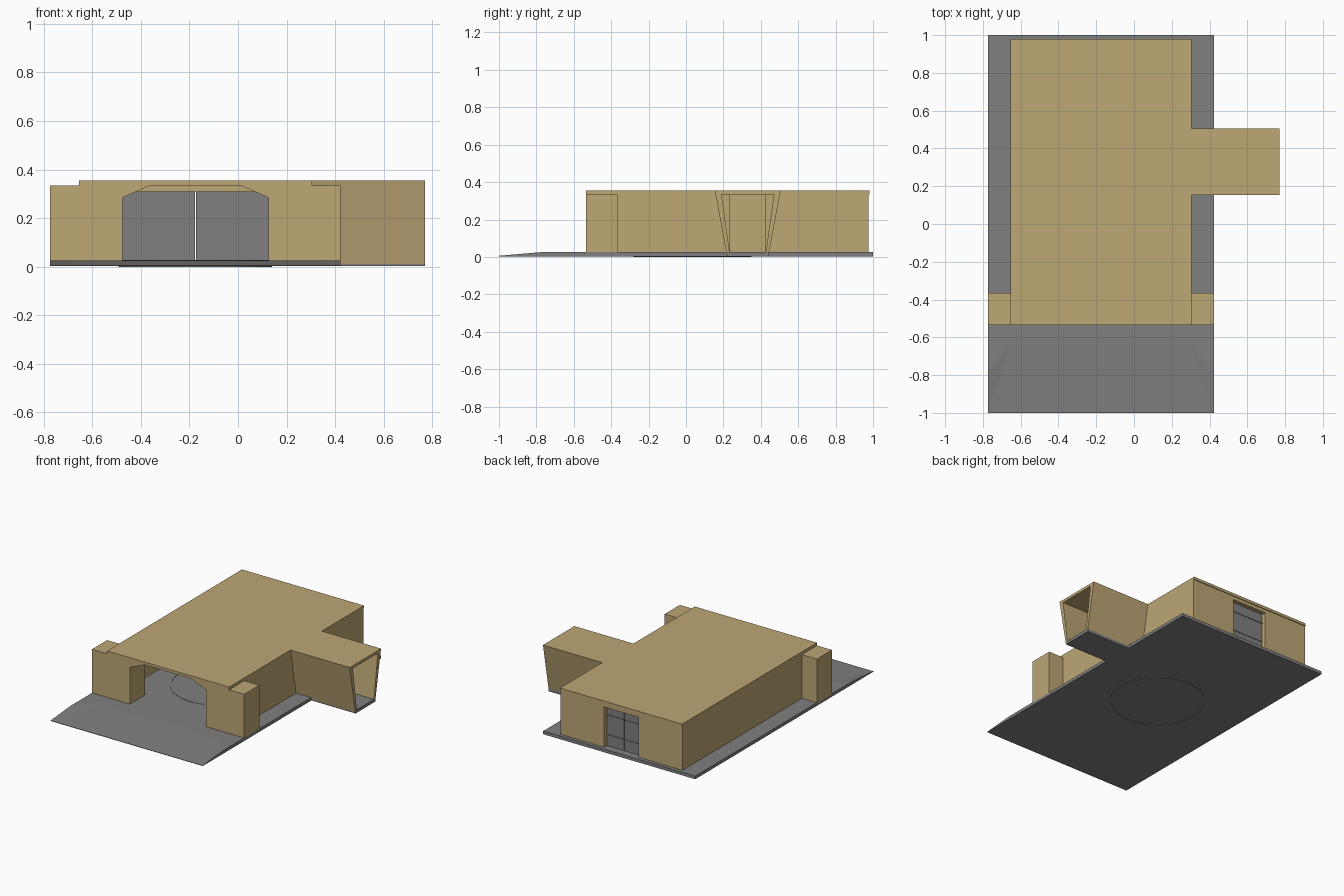
import bpy
import bmesh
from mathutils import Vector

cube = bpy.data.objects.get("Cube")
if cube:
    bpy.data.objects.remove(cube, do_unlink=True)


def material(name, rgb):
    m = bpy.data.materials.new(name)
    m.use_nodes = True
    m.diffuse_color = (*rgb, 1)
    m.node_tree.nodes["Principled BSDF"].inputs["Base Color"].default_value = (*rgb, 1)
    return m


SAND = material("sand wall", (0.51, 0.385, 0.178))
GRAY = material("floor gray", (0.215, 0.215, 0.215))


def finish(name, bm, mat):
    bmesh.ops.recalc_face_normals(bm, faces=bm.faces)
    mesh = bpy.data.meshes.new(name)
    bm.to_mesh(mesh)
    bm.free()
    mesh.materials.append(mat)
    obj = bpy.data.objects.new(name, mesh)
    bpy.context.collection.objects.link(obj)
    return obj


def prism(name, points, offset, mat):
    """Extrude a flat polygon along an offset vector."""
    bm = bmesh.new()
    face = bm.faces.new([bm.verts.new(p) for p in points])
    new = bmesh.ops.extrude_face_region(bm, geom=[face])["geom"]
    bmesh.ops.translate(bm, vec=Vector(offset),
                        verts=[g for g in new if isinstance(g, bmesh.types.BMVert)])
    return finish(name, bm, mat)


def box(name, x, y, z, mat):
    pts = [(x[0], y[0], z[0]), (x[1], y[0], z[0]), (x[1], y[1], z[0]), (x[0], y[1], z[0])]
    return prism(name, pts, (0, 0, z[1] - z[0]), mat)


FLOOR, CEIL, TOP, LOW = 0.025, 0.335, 0.355, 0.003
MID = -0.175                      # centre line of the hall
HALF, WALL = 0.48, 0.03           # hall half width, wall thickness
SLAB = 0.598                      # floor half width
FRONT, BACK = -0.535, 0.975

# Floor slab with a sloped front apron
bm = bmesh.new()
L, R = MID - SLAB, MID + SLAB
vert = lambda x, y, z: bm.verts.new((x, y, z))
bl, br = vert(L, 1, FLOOR), vert(R, 1, FLOOR)
cl, cr = vert(L, -0.78, FLOOR), vert(R, -0.78, FLOOR)
il, ir = vert(L + 0.12, -0.64, FLOOR), vert(R - 0.12, -0.64, FLOOR)
fl, fr = vert(L, -1, 0.006), vert(R, -1, 0.006)
ubl, ubr, ufl, ufr = (vert(x, y, LOW) for x, y in ((L, 1), (R, 1), (L, -1), (R, -1)))
for f in ((bl, cl, il, ir, cr, br), (cl, fl, il), (il, fl, fr, ir), (ir, fr, cr),
          (bl, br, ubr, ubl), (fl, ufl, ufr, fr), (ubl, ubr, ufr, ufl),
          (bl, ubl, ufl, fl, cl), (br, cr, fr, ufr, ubr)):
    bm.faces.new(f)
finish("floor_slab", bm, GRAY)

# Turntable ring set through the floor
bm = bmesh.new()
rings = []
for radius, z in ((0.306, 0), (0.316, 0), (0.316, 0.027), (0.306, 0.027)):
    ring = bmesh.ops.create_circle(bm, segments=48, radius=radius)["verts"]
    bmesh.ops.translate(bm, verts=ring, vec=(MID, 0.035, z))
    rings.append(ring)
for a, b in zip(rings, rings[1:] + rings[:1]):
    for i in range(len(a)):
        j = (i + 1) % len(a)
        bm.faces.new((a[i], a[j], b[j], b[i]))
finish("turntable_ring", bm, GRAY)

# Hall roof
box("hall_roof", (MID - HALF, MID + HALF), (FRONT, 0.98), (CEIL, TOP), SAND)

# Side walls: the +x one has a passage to the annex
x_in, x_out = MID + HALF - WALL, MID + HALF
PASS = (0.235, 0.425)
box("right_wall", (MID - HALF, MID - HALF + WALL), (FRONT, BACK), (FLOOR, CEIL), SAND)
box("left_wall_front", (x_in, x_out), (FRONT, PASS[0]), (FLOOR, CEIL), SAND)
box("left_wall_back", (x_in, x_out), (PASS[1], BACK), (FLOOR, CEIL), SAND)

# Back wall around the rear doorway, front pillars and corner brackets
DOOR, DOOR_TOP = 0.135, 0.31
for side, label in ((-1, "right"), (1, "left")):
    def span(a, b):
        return sorted((MID + side * a, MID + side * b))
    box(f"back_wall_{label}", span(DOOR, HALF - WALL), (BACK - WALL, BACK), (FLOOR, CEIL), SAND)
    box(f"front_pillar_{label}", span(0.3, SLAB), (FRONT, -0.365), (0.02, CEIL), SAND)
    prism(f"portal_bracket_{label}",
          [(MID + side * 0.3, FRONT, 0.285), (MID + side * 0.3, FRONT, CEIL),
           (MID + side * 0.185, FRONT, CEIL)], (0, 0.17, 0), SAND)
    # Sliding door leaf with two thin rails
    box(f"door_leaf_{label}", span(0.002, 0.3), (BACK - 0.045, BACK - WALL),
        (FLOOR, DOOR_TOP), GRAY)
    for z in (0.1, 0.24):
        box(f"door_rail_{label}", span(0.006, DOOR), (BACK - WALL, BACK - WALL + 0.004),
            (z, z + 0.006), GRAY)
box("back_lintel", (MID - DOOR, MID + DOOR), (BACK - WALL, BACK), (DOOR_TOP, CEIL), SAND)

# Annex: tapered open-ended tunnel
END, CY = 0.77, 0.33
length = (END - x_out, 0, 0)
box("annex_floor", (R, END), (0.22, 0.444), (LOW, FLOOR), GRAY)
prism("annex_roof", [(x_out, CY + s * w, z) for s, w, z in
                     ((-1, 0.172, CEIL), (1, 0.172, CEIL), (1, 0.176, TOP), (-1, 0.176, TOP))],
      length, SAND)
for side, label in ((-1, "front"), (1, "back")):
    prism(f"annex_wall_{label}",
          [(x_out, CY + side * w, z) for w, z in
           ((0.112, 0.012), (0.172, CEIL), (0.14, CEIL), (0.096, 0.02))], length, SAND)
